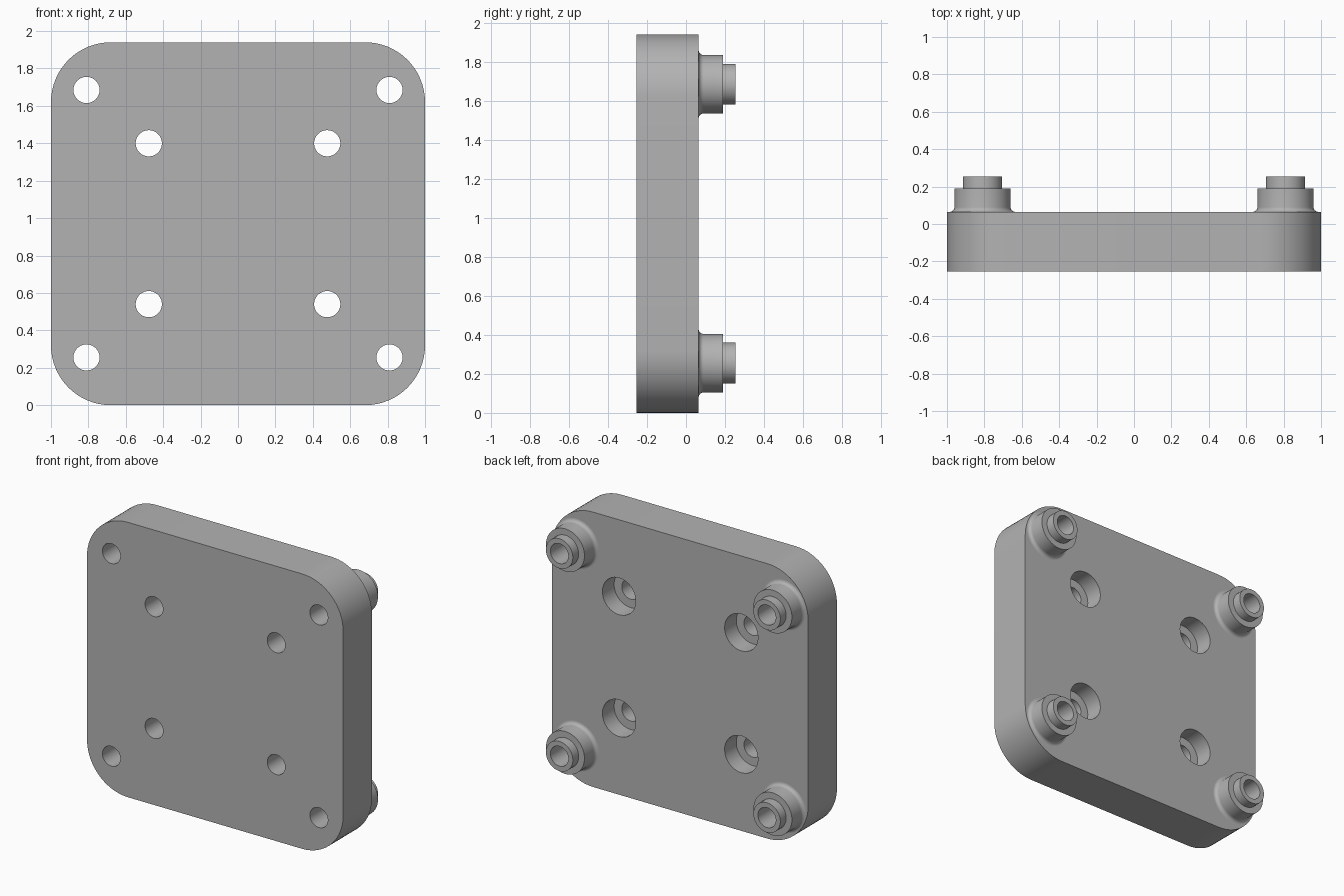
import bpy
import bmesh
import math
from mathutils import Matrix, Vector

cube = bpy.data.objects.get("Cube")
if cube:
    bpy.data.objects.remove(cube, do_unlink=True)

HEIGHT = 1.94
MID = HEIGHT / 2
FRONT, FACE, TIP = -0.255, 0.065, 0.255
CORNER = 0.32
BORE = 0.07
SEGMENTS = 64

grey = bpy.data.materials.new("plain grey")
grey.use_nodes = True
COLOUR = (0.45, 0.45, 0.45, 1)
grey.diffuse_color = COLOUR
grey.node_tree.nodes["Principled BSDF"].inputs["Base Color"].default_value = COLOUR


def make_object(name, bm):
    bmesh.ops.recalc_face_normals(bm, faces=bm.faces)
    mesh = bpy.data.meshes.new(name)
    bm.to_mesh(mesh)
    bm.free()
    mesh.materials.append(grey)
    obj = bpy.data.objects.new(name, mesh)
    bpy.context.collection.objects.link(obj)
    return obj


def lathe(name, profile, x, z):
    """Spin (radius, y) points about a y-parallel axis through x, z."""
    bm = bmesh.new()
    verts = [bm.verts.new((x + r, y, z)) for r, y in profile]
    edges = [bm.edges.new(pair) for pair in zip(verts, verts[1:])]
    bmesh.ops.spin(bm, geom=verts + edges, cent=(x, 0, z), axis=(0, 1, 0),
                   angle=math.tau, steps=SEGMENTS)
    bmesh.ops.remove_doubles(bm, verts=bm.verts, dist=0.0001)
    return make_object(name, bm)


def mirrored(x, z):
    """Four places, mirrored left to right and top to bottom."""
    return [(side + "_" + level, sx * x, MID + sz * z)
            for side, sx in (("left", 1), ("right", -1))
            for level, sz in (("upper", 1), ("lower", -1))]


def shade(obj):
    bpy.ops.object.select_all(action="DESELECT")
    obj.select_set(True)
    bpy.context.view_layer.objects.active = obj
    bpy.ops.object.shade_smooth_by_angle(angle=math.radians(30))


# Rounded plate
bm = bmesh.new()
outline = []
for quarter, (sx, sz) in enumerate(((1, 1), (-1, 1), (-1, -1), (1, -1))):
    for step in range(17):
        a = (quarter + step / 16) * math.pi / 2
        outline.append(bm.verts.new((sx * (1 - CORNER) + CORNER * math.cos(a), FRONT,
                                     MID + sz * (MID - CORNER) + CORNER * math.sin(a))))
base = bm.faces.new(outline)
grown = bmesh.ops.extrude_face_region(bm, geom=[base], use_keep_orig=True)["geom"]
bmesh.ops.translate(bm, vec=(0, FACE - FRONT, 0),
                    verts=[v for v in grown if isinstance(v, bmesh.types.BMVert)])
plate = make_object("plate", bm)

# Cutters: corner bores and counterbored screw holes
corners = mirrored(0.81, 0.715)
screws = mirrored(0.477, 0.43)
low, high, ledge = FRONT - 0.1, FACE + 0.1, FACE - 0.13
cutters = [lathe("bore_cutter", [(0, low), (BORE, low), (BORE, high), (0, high)], x, z)
           for _, x, z in corners]
cutters += [lathe("screw_cutter", [(0, low), (BORE, low), (BORE, ledge), (0.13, ledge),
                                   (0.13, high), (0, high)], x, z)
            for _, x, z in screws]
bpy.context.view_layer.objects.active = plate
for cutter in cutters:
    cutter.hide_render = True
    cut = plate.modifiers.new("hole", "BOOLEAN")
    cut.operation = "DIFFERENCE"
    cut.solver = "EXACT"
    cut.object = cutter
    bpy.ops.object.modifier_apply(modifier=cut.name)
for cutter in cutters:
    bpy.data.objects.remove(cutter, do_unlink=True)
shade(plate)

# Stepped bosses with a filleted foot and open bore
fillet = 0.025
foot = [(0.15 + fillet * (1 - math.sin(a)), FACE + fillet * (1 - math.cos(a)))
        for a in (i * math.pi / 16 for i in range(9))]
profile = foot + [(0.15, 0.19), (0.105, 0.19), (0.105, TIP), (BORE, TIP), (BORE, FACE)]
for place, x, z in corners:
    shade(lathe(place + "_boss", profile, x, z))
